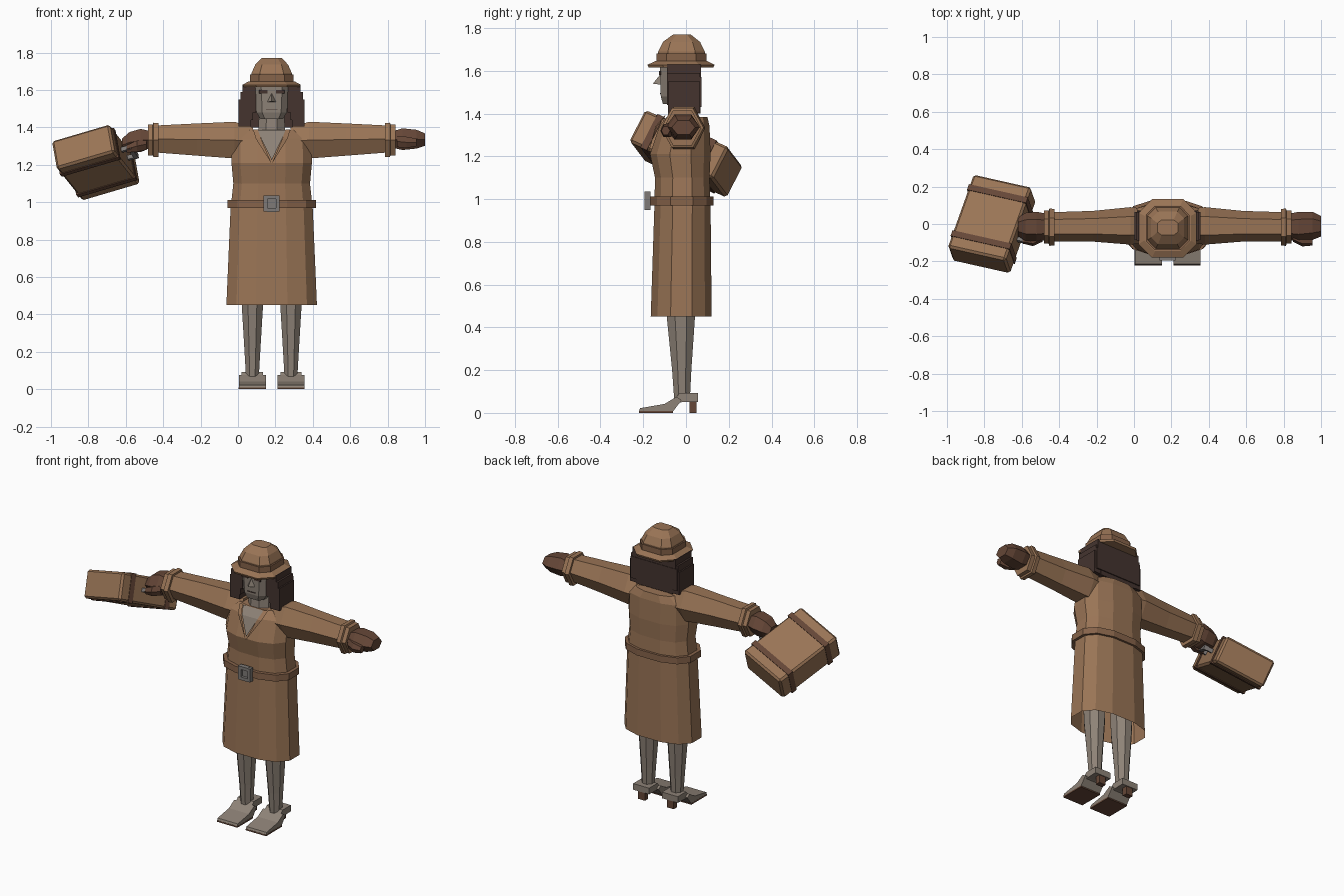
import bpy, bmesh, math
from mathutils import Vector, Matrix

if "Cube" in bpy.data.objects:
    bpy.data.objects.remove(bpy.data.objects["Cube"])


def material(name, rgb):
    m = bpy.data.materials.new(name)
    m.use_nodes = True
    m.diffuse_color = (*rgb, 1)
    m.node_tree.nodes["Principled BSDF"].inputs["Base Color"].default_value = (*rgb, 1)
    return m


TAN = material("tan cloth", (0.32, 0.175, 0.092))
BAND = material("darker tan", (0.24, 0.125, 0.068))
BROWN = material("brown leather", (0.13, 0.062, 0.038))
HAIR = material("dark hair", (0.058, 0.034, 0.028))
SKIN = material("grey skin", (0.27, 0.225, 0.185))
METAL = material("grey metal", (0.21, 0.195, 0.185))
CX = 0.18  # middle of the figure


def finish(name, bm, mat):
    bmesh.ops.recalc_face_normals(bm, faces=bm.faces)
    me = bpy.data.meshes.new(name)
    bm.to_mesh(me)
    bm.free()
    me.materials.append(mat)
    ob = bpy.data.objects.new(name, me)
    bpy.context.collection.objects.link(ob)
    return ob


def loft(name, mat, rings, start=True, end=True):
    """Skin over closed rings of equal point count."""
    bm = bmesh.new()
    vs = [[bm.verts.new(p) for p in r] for r in rings]
    n = len(rings[0])
    for a, b in zip(vs, vs[1:]):
        for i in range(n):
            j = (i + 1) % n
            bm.faces.new((a[i], a[j], b[j], b[i]))
    if start:
        bm.faces.new(vs[0])
    if end:
        bm.faces.new(vs[-1])
    return finish(name, bm, mat)


def oval(n, power=1.0, phase=0.5):
    pts = []
    for i in range(n):
        a = math.tau * (i + phase) / n
        pts.append([math.copysign(abs(f) ** power, f) if abs(f) > 1e-6 else 0
                    for f in (math.cos(a), math.sin(a))])
    mx = max(p[0] for p in pts)
    my = max(p[1] for p in pts)
    return [(p[0] / mx, p[1] / my) for p in pts]


def stack(name, mat, levels, n=8, power=1.0, x=CX, **caps):
    """Rings up z from (z, half width, front y, back y)."""
    rings = [[Vector((x + u * w, (f + b) / 2 + v * (b - f) / 2, z))
              for u, v in oval(n, power)] for z, w, f, b in levels]
    return loft(name, mat, rings, **caps)


def limb(name, mat, s, levels, n=6):
    """Rings along x from (distance, y, z, half depth, half height)."""
    rings = [[Vector((CX + s * d, y + u * ry, z + v * rz)) for u, v in oval(n, 1, 0)]
             for d, y, z, ry, rz in levels]
    return loft(name, mat, rings)


def box(name, mat, lo, hi, matrix=None, bevel=0):
    bm = bmesh.new()
    bmesh.ops.create_cube(bm, size=1)
    for v in bm.verts:
        v.co = Vector([(a + b) / 2 + c * (b - a) for a, b, c in zip(lo, hi, v.co)])
    if bevel:
        bmesh.ops.bevel(bm, geom=bm.edges[:], offset=bevel, segments=1, affect='EDGES')
    if matrix:
        bm.transform(matrix)
    return finish(name, bm, mat)


def prism(name, mat, profile, x0, x1):
    """Side profile of (y, z) points pulled along x."""
    return loft(name, mat, [[Vector((x, y, z)) for y, z in profile] for x in (x0, x1)])


# Coat, open at the hem, with belt and buckle
stack("coat", TAN, [(0.45, 0.242, -0.165, 0.12), (0.96, 0.22, -0.148, 0.115),
                    (1.1, 0.205, -0.145, 0.11), (1.21, 0.215, -0.168, 0.115),
                    (1.34, 0.212, -0.125, 0.11), (1.385, 0.15, -0.09, 0.1)],
      n=12, power=0.8, start=False)
stack("belt", BAND, [(0.97, 0.236, -0.168, 0.128), (1.012, 0.236, -0.168, 0.128)],
      n=12, power=0.8)
for i, (dx, dz, w, h) in enumerate([(-0.033, 0, 0.01, 0.043), (0.033, 0, 0.01, 0.043),
                                    (0, -0.034, 0.025, 0.01), (0, 0.034, 0.025, 0.01)]):
    box(f"buckle_bar_{i}", METAL, (CX + dx - w, -0.195, 0.992 + dz - h),
        (CX + dx + w, -0.165, 0.992 + dz + h))
box("buckle_plate", METAL, (CX - 0.025, -0.178, 0.96), (CX + 0.025, -0.165, 1.02))

# Open neckline with lapels
bm = bmesh.new()
tip, ml, mr, tl, tr = [bm.verts.new((CX + x, y, z)) for x, y, z in
                       ((0, -0.174, 1.225), (-0.056, -0.136, 1.34), (0.056, -0.136, 1.34),
                        (-0.075, -0.098, 1.385), (0.075, -0.098, 1.385))]
bm.faces.new((tip, mr, ml))
bm.faces.new((ml, mr, tr, tl))
finish("neckline", bm, SKIN)
for s, side in ((1, "left"), (-1, "right")):
    bm = bmesh.new()
    a = [bm.verts.new((CX + s * x, y, z)) for x, y, z in
         ((0, -0.18, 1.205), (0.057, -0.143, 1.34), (0.075, -0.1, 1.39),
          (0.1, -0.095, 1.39), (0.085, -0.136, 1.34))]
    bm.faces.new((a[0], a[1], a[4]))
    bm.faces.new((a[1], a[2], a[3], a[4]))
    finish(side + "_lapel", bm, TAN)

# Sleeves, cuffs, gloves, legs and shoes
for s, side in ((1, "left"), (-1, "right")):
    limb(side + "_sleeve", TAN, s, [(0.1, -0.01, 1.325, 0.09, 0.075),
                                    (0.2, -0.01, 1.332, 0.1, 0.098),
                                    (0.4, -0.012, 1.335, 0.082, 0.086),
                                    (0.62, -0.015, 1.338, 0.078, 0.072)])
    limb(side + "_cuff", TAN, s, [(0.605, -0.017, 1.333, 0.097, 0.09),
                                  (0.632, -0.017, 1.333, 0.1, 0.092),
                                  (0.636, -0.017, 1.333, 0.088, 0.082),
                                  (0.662, -0.017, 1.333, 0.088, 0.082)])
    if s > 0:
        limb("left_glove", BROWN, s, [(0.65, -0.015, 1.335, 0.07, 0.045),
                                      (0.7, -0.015, 1.337, 0.08, 0.058),
                                      (0.775, -0.01, 1.337, 0.075, 0.05),
                                      (0.82, -0.012, 1.335, 0.055, 0.033)])
        limb("left_thumb", BROWN, s, [(0.67, -0.07, 1.325, 0.025, 0.03),
                                      (0.72, -0.09, 1.32, 0.03, 0.03),
                                      (0.775, -0.095, 1.32, 0.02, 0.02)])
    else:
        limb("right_glove", BROWN, s, [(0.65, -0.015, 1.335, 0.07, 0.045),
                                       (0.7, -0.015, 1.33, 0.08, 0.062),
                                       (0.76, -0.015, 1.32, 0.075, 0.055),
                                       (0.8, -0.015, 1.305, 0.05, 0.035)])
        limb("right_thumb", BROWN, s, [(0.67, -0.07, 1.31, 0.025, 0.03),
                                       (0.72, -0.09, 1.3, 0.028, 0.03),
                                       (0.775, -0.085, 1.285, 0.02, 0.02)])
    x = CX + s * 0.103
    stack(side + "_leg", SKIN, [(0.06, 0.034, -0.055, 0.018), (0.2, 0.042, -0.065, 0.025),
                                (0.45, 0.057, -0.09, 0.042), (0.6, 0.06, -0.095, 0.045)],
          x=x)
    prism(side + "_shoe_toe", SKIN, [(-0.22, 0.008), (-0.215, 0.022), (-0.1, 0.042),
                                     (-0.045, 0.075), (-0.02, 0.06), (-0.06, 0.008)],
          x - 0.072, x + 0.072)
    prism(side + "_shoe_back", SKIN, [(-0.08, 0.035), (-0.03, 0.092), (0.055, 0.092),
                                      (0.055, 0.052), (-0.02, 0.05)], x - 0.057, x + 0.057)
    box(side + "_sole", BROWN, (x - 0.073, -0.221, 0), (x + 0.073, -0.06, 0.009))
    box(side + "_heel", BROWN, (x - 0.024, 0.017, 0), (x + 0.024, 0.05, 0.056))

# Neck and head
stack("neck", SKIN, [(1.33, 0.075, -0.09, 0.04), (1.46, 0.068, -0.08, 0.04)])
stack("head", SKIN, [(1.445, 0.06, -0.108, 0.03), (1.48, 0.082, -0.118, 0.05),
                     (1.63, 0.092, -0.122, 0.06)], power=0.55)
box("mouth", HAIR, (CX - 0.03, -0.122, 1.492), (CX + 0.03, -0.114, 1.497))
bm = bmesh.new()
nose = [bm.verts.new((CX + x, y, z)) for x, y, z in
        ((-0.027, -0.115, 1.535), (0.027, -0.115, 1.535), (0, -0.155, 1.54), (0, -0.115, 1.59))]
for i in range(4):
    bm.faces.new(nose[:i] + nose[i + 1:])
finish("nose", bm, SKIN)
for s, side in ((1, "left"), (-1, "right")):
    xs = sorted((CX + s * 0.022, CX + s * 0.068))
    box(side + "_eye", HAIR, (xs[0], -0.126, 1.58), (xs[1], -0.117, 1.6))
    # Stepped side locks
    for i, (a, b, f, z0, z1) in enumerate(((0.085, 0.155, -0.09, 1.48, 1.63),
                                           (0.1, 0.167, -0.088, 1.44, 1.59),
                                           (0.11, 0.176, -0.085, 1.405, 1.55))):
        xs = sorted((CX + s * a, CX + s * b))
        box(f"{side}_lock_{i}", HAIR, (xs[0], f, z0), (xs[1], 0.065, z1))
for i, (w, z0, z1, y) in enumerate(((0.155, 1.5, 1.63, 0.07), (0.165, 1.43, 1.57, 0.073),
                                    (0.13, 1.4, 1.5, 0.067))):
    box(f"back_hair_{i}", HAIR, (CX - w, 0.02, z0), (CX + w, y, z1))

# Hat
stack("hat_brim", TAN, [(1.615, 0.15, -0.175, 0.128), (1.628, 0.155, -0.18, 0.133),
                        (1.645, 0.125, -0.145, 0.1)], power=0.7)
stack("hat_band", BAND, [(1.64, 0.117, -0.139, 0.096), (1.682, 0.117, -0.139, 0.096)],
      power=0.6)
stack("hat_crown", TAN, [(1.64, 0.108, -0.13, 0.088), (1.69, 0.108, -0.13, 0.088),
                         (1.735, 0.088, -0.108, 0.066), (1.77, 0.055, -0.06, 0.022)],
      power=0.6)

# Briefcase, tilted, hanging from the right hand
along = Vector((0.31, 0.87, -0.39)).normalized()
out = Vector((0.935, -0.22, 0.28))
out = (out - along * out.dot(along)).normalized()
M = Matrix((along, out, along.cross(out))).transposed().to_4x4()
M.translation = (-0.76, 0, 1.212)
box("briefcase", TAN, (-0.225, -0.165, -0.085), (0.225, 0.165, 0.085), M, 0.012)
for i, a in enumerate((-0.142, 0.142)):
    box(f"briefcase_strap_{i}", BROWN, (a - 0.017, -0.168, -0.089), (a + 0.017, 0.168, 0.089), M)
for i, a in enumerate((-0.055, 0.055)):
    box(f"handle_post_{i}", METAL, (a - 0.01, 0.16, -0.012), (a + 0.01, 0.215, 0.012), M)
box("handle_grip", METAL, (-0.065, 0.2, -0.014), (0.065, 0.222, 0.014), M)
